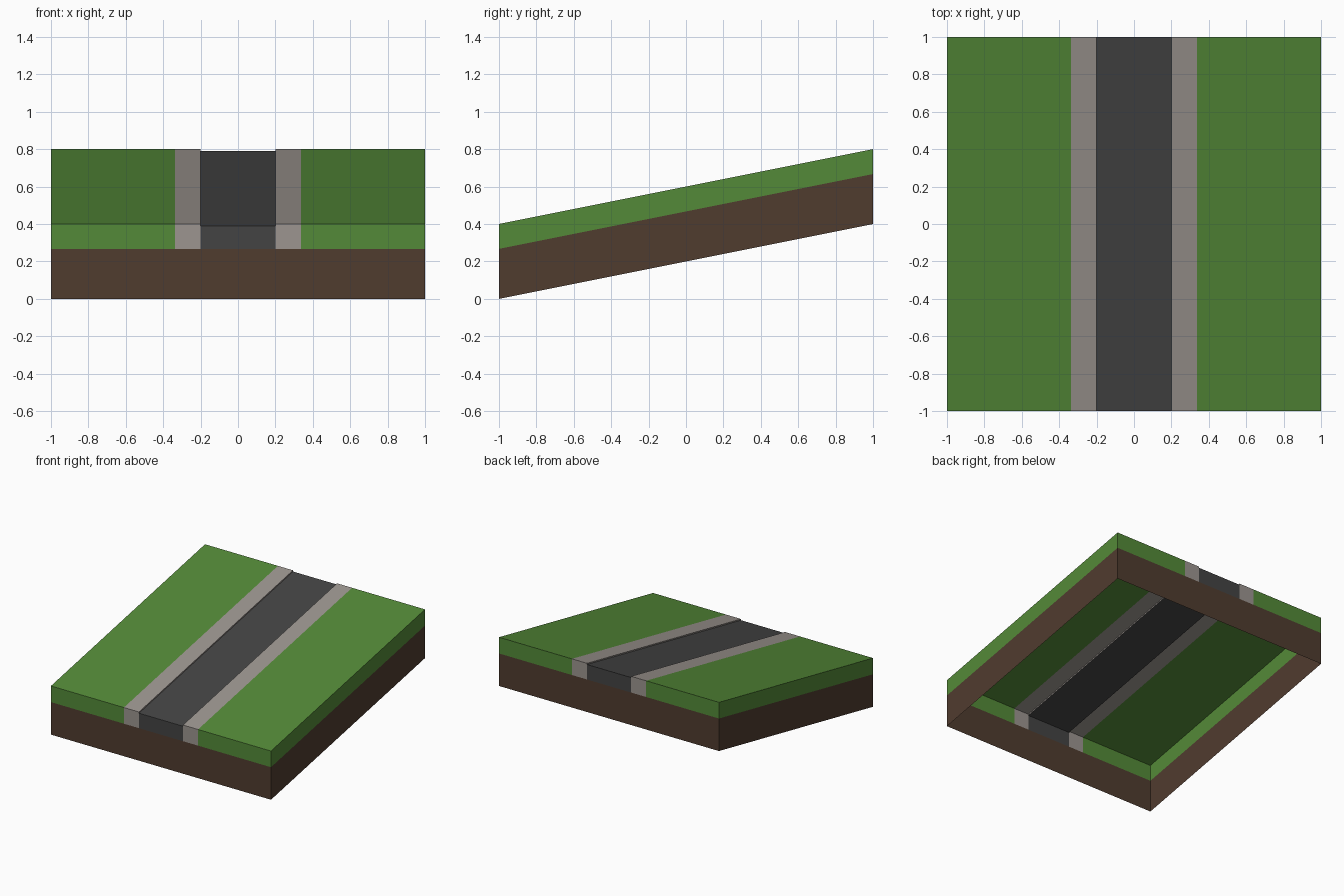
import bpy

if "Cube" in bpy.data.objects:
    bpy.data.objects.remove(bpy.data.objects["Cube"])

SLOPE = 0.2           # rise per unit of y
SOIL_TOP = 0.267      # height of the soil band above the sloped base
TOP = 0.40            # lawn and kerb surface
ROAD_TOP = 0.39       # road is sunk slightly between the kerbs


def material(name, rgb):
    m = bpy.data.materials.new(name)
    lin = [((c / 255 + 0.055) / 1.055) ** 2.4 for c in rgb]
    m.diffuse_color = (*lin, 1)
    m.use_nodes = True
    m.node_tree.nodes["Principled BSDF"].inputs["Base Color"].default_value = m.diffuse_color
    return m


green = material("grass green", (84, 138, 56))
grey = material("kerb grey", (156, 149, 144))
dark = material("asphalt", (68, 68, 68))
brown = material("soil brown", (80, 60, 47))


def slab(name, mat, x0, x1, z0, z1, top=True, left=None, right=None):
    """Sloped open-bottomed shell; left/right give the lower edge of a side wall."""
    verts, faces = [], []

    def quad(*pts):
        n = len(verts)
        verts.extend((x, y, z + SLOPE * (y + 1)) for x, y, z in pts)
        faces.append((n, n + 1, n + 2, n + 3))

    quad((x0, -1, z0), (x1, -1, z0), (x1, -1, z1), (x0, -1, z1))
    quad((x1, 1, z0), (x0, 1, z0), (x0, 1, z1), (x1, 1, z1))
    if top:
        quad((x0, -1, z1), (x1, -1, z1), (x1, 1, z1), (x0, 1, z1))
    if left is not None:
        quad((x0, 1, left), (x0, -1, left), (x0, -1, z1), (x0, 1, z1))
    if right is not None:
        quad((x1, -1, right), (x1, 1, right), (x1, 1, z1), (x1, -1, z1))
    me = bpy.data.meshes.new(name)
    me.from_pydata(verts, [], faces)
    me.materials.append(mat)
    ob = bpy.data.objects.new(name, me)
    bpy.context.collection.objects.link(ob)


# Soil skirt, open above and below
slab("soil_skirt", brown, -1, 1, 0, SOIL_TOP, top=False, left=0, right=0)

# Grass on both sides
slab("lawn_left", green, -1, -0.337, SOIL_TOP, TOP, left=SOIL_TOP)
slab("lawn_right", green, 0.337, 1, SOIL_TOP, TOP, right=SOIL_TOP)

# Kerbs with a small step down to the road
slab("kerb_left", grey, -0.337, -0.2, SOIL_TOP, TOP, right=ROAD_TOP)
slab("kerb_right", grey, 0.2, 0.337, SOIL_TOP, TOP, left=ROAD_TOP)

# Road
slab("road", dark, -0.2, 0.2, SOIL_TOP, ROAD_TOP)
